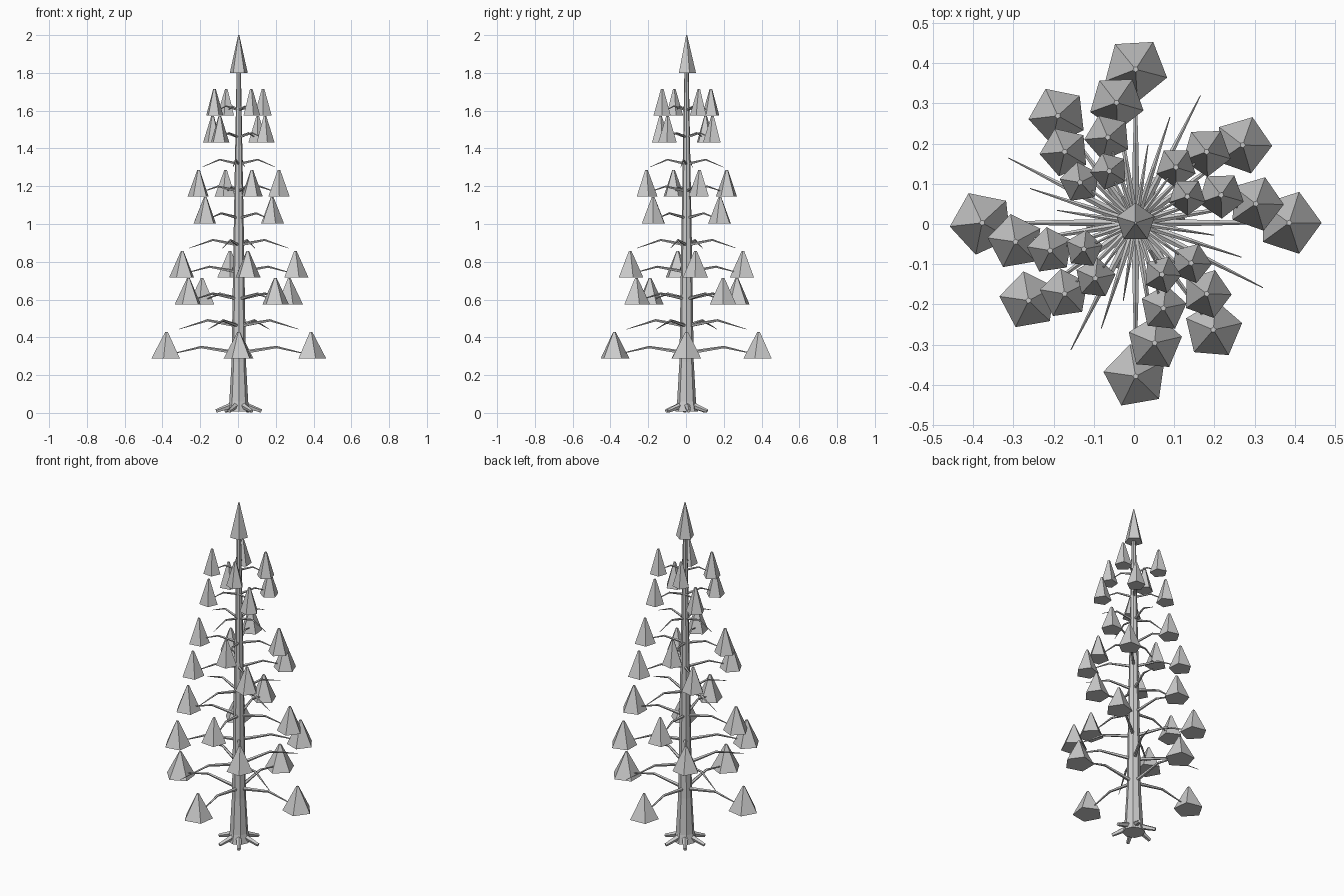
import bpy, bmesh, math
from mathutils import Vector

if "Cube" in bpy.data.objects:
    bpy.data.objects.remove(bpy.data.objects["Cube"])

SHIFT = Vector((0.004, 0.003, 0))


def finish(bm, name):
    bmesh.ops.recalc_face_normals(bm, faces=bm.faces)
    bmesh.ops.translate(bm, verts=bm.verts, vec=SHIFT)
    mesh = bpy.data.meshes.new(name)
    bm.to_mesh(mesh)
    bm.free()
    obj = bpy.data.objects.new(name, mesh)
    bpy.context.collection.objects.link(obj)
    return obj


def add_tube(bm, points, radii, sides):
    """Faceted tapered tube through points."""
    pts = [Vector(p) for p in points]
    rings = []
    for i, (p, r) in enumerate(zip(pts, radii)):
        d = (pts[min(i + 1, len(pts) - 1)] - pts[max(i - 1, 0)]).normalized()
        ref = Vector((1, 0, 0)) if abs(d.z) > 0.9 else Vector((0, 0, 1))
        u = (ref - d * ref.dot(d)).normalized()
        v = d.cross(u)
        rings.append([bm.verts.new(p + r * (u * math.cos(a) + v * math.sin(a)))
                      for a in (2 * math.pi * k / sides for k in range(sides))])
    for a, b in zip(rings, rings[1:]):
        for k in range(sides):
            n = (k + 1) % sides
            bm.faces.new((a[k], a[n], b[n], b[k]))
    bm.faces.new(rings[0])
    bm.faces.new(rings[-1])


def add_cone(bm, x, y, z0, z1, radius, tip, turn):
    """Upright five-sided foliage cone with a tiny flat tip."""
    rings = []
    for z, r in ((z0, radius), (z1, tip)):
        rings.append([bm.verts.new((x + r * math.cos(turn + a), y + r * math.sin(turn + a), z))
                      for a in (2 * math.pi * k / 5 for k in range(5))])
    for k in range(5):
        n = (k + 1) % 5
        bm.faces.new((rings[0][k], rings[0][n], rings[1][n], rings[1][k]))
    bm.faces.new(rings[0])
    bm.faces.new(rings[1])


# Trunk with flared foot
bm = bmesh.new()
add_tube(bm, [(0, 0, z) for z in (0.008, 0.06, 0.27, 0.9, 1.84)],
         (0.06, 0.05, 0.038, 0.028, 0.011), 8)
finish(bm, "trunk")

# Roots
bm = bmesh.new()
for k in range(6):
    a = math.radians(5 + 60 * k)
    c, s = math.cos(a), math.sin(a)
    add_tube(bm, [(0.02 * c, 0.02 * s, 0.045), (0.12 * c, 0.12 * s, 0.0095)],
             (0.018, 0.01), 5)
finish(bm, "roots")

# Ten tiers of four branches; every third tier is bare
branches, foliage = bmesh.new(), bmesh.new()
for tier in range(10):
    reach = 0.382 - 0.0264 * tier
    tip_z = 0.306 + 0.143 * tier
    shrink = 1 - 0.045 * tier
    bare = tier % 3 == 1
    for k in range(4):
        a = math.radians(63 * tier + 90 * k)
        c, s = math.cos(a), math.sin(a)
        path = ((0.01, tip_z + 0.012), (reach * 0.52, tip_z + 0.042 - 0.0012 * tier),
                (reach, tip_z - (0.006 if bare else 0)))
        add_tube(branches, [(r * c, r * s, z) for r, z in path],
                 [0.011 * shrink, 0.007 * shrink, 0.0012], 5)
        if not bare:
            add_cone(foliage, reach * c, reach * s, tip_z - 0.018, tip_z + 0.123,
                     0.081 - 0.0037 * tier, 0.007, tier + k)
finish(branches, "branches")
finish(foliage, "foliage_cones")

# Crown cone
bm = bmesh.new()
add_cone(bm, 0, 0, 1.8, 2.0, 0.05, 0.003, math.pi / 2)
finish(bm, "crown")
